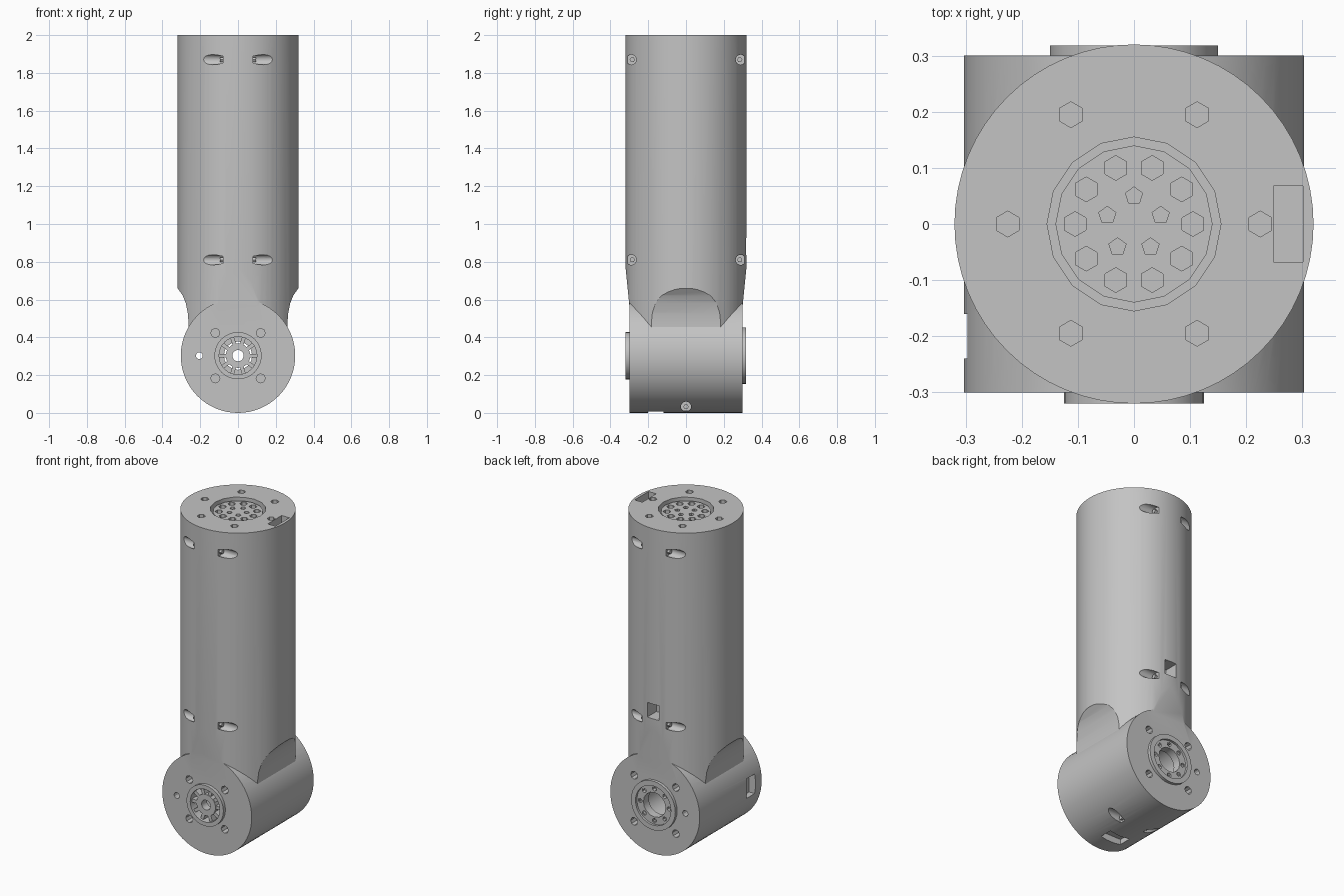
import bpy, bmesh, math
from mathutils import Matrix, Vector

old = bpy.data.objects.get("Cube")
if old:
    bpy.data.objects.remove(old, do_unlink=True)

grey = bpy.data.materials.new("machined grey")
grey.use_nodes = True
COLOUR = (0.55, 0.55, 0.55, 1)
grey.diffuse_color = COLOUR
grey.node_tree.nodes["Principled BSDF"].inputs["Base Color"].default_value = COLOUR

TOP, R_TUBE, R_ELBOW = 2.0, 0.32, 0.303
AXIS_Z = R_ELBOW
TURN = {"x": Matrix.Rotation(math.pi / 2, 4, "Y"),
        "y": Matrix.Rotation(math.pi / 2, 4, "X"),
        "z": Matrix.Identity(4)}


def finish(name, bm):
    bmesh.ops.recalc_face_normals(bm, faces=bm.faces)
    mesh = bpy.data.meshes.new(name)
    bm.to_mesh(mesh)
    bm.free()
    mesh.materials.append(grey)
    ob = bpy.data.objects.new(name, mesh)
    bpy.context.collection.objects.link(ob)
    return ob


def cyl(name, r, depth, loc, axis="z", sides=16):
    bm = bmesh.new()
    bmesh.ops.create_cone(bm, cap_ends=True, segments=sides, radius1=r, radius2=r,
                          depth=depth, matrix=Matrix.Translation(loc) @ TURN[axis])
    return finish(name, bm)


def box(name, size, loc, spin=None):
    bm = bmesh.new()
    m = Matrix.Translation(loc) @ (spin or Matrix.Identity(4)) @ Matrix.Diagonal((*size, 1))
    bmesh.ops.create_cube(bm, size=1, matrix=m)
    return finish(name, bm)


def prism(name, half, along_y):
    """Extrude a mirrored (width, height) outline through the tube."""
    outline = half + [(-w, z) for w, z in reversed(half)]
    bm = bmesh.new()
    place = (lambda w, z, d: (w, d, z)) if along_y else (lambda w, z, d: (d, w, z))
    face = bm.faces.new([bm.verts.new(place(w, z, -0.5)) for w, z in outline])
    ext = bmesh.ops.extrude_face_region(bm, geom=[face])
    verts = [v for v in ext["geom"] if isinstance(v, bmesh.types.BMVert)]
    bmesh.ops.translate(bm, verts=verts, vec=(0, 1, 0) if along_y else (1, 0, 0))
    return finish(name, bm)


def boolean(ob, tool, op="DIFFERENCE"):
    mod = ob.modifiers.new("shape", "BOOLEAN")
    mod.operation, mod.object, mod.solver = op, tool, "EXACT"
    bpy.context.view_layer.objects.active = ob
    bpy.ops.object.modifier_apply(modifier=mod.name)
    bpy.data.objects.remove(tool, do_unlink=True)


def ring(name, outer, inner, depth, loc, axis, sides=32):
    ob = cyl(name, outer, depth, loc, axis, sides)
    boolean(ob, cyl("bore_cutter", inner, depth * 3, loc, axis, sides))
    return ob


def polar(count, r, start=0):
    for i in range(count):
        a = math.radians(start) + math.tau * i / count
        yield r * math.cos(a), r * math.sin(a), a


# Upright tube, with a waisted neck and flattened front and back
body = cyl("arm_body", R_TUBE, TOP - 0.3, (0, 0, (TOP + 0.3) / 2), "z", 64)
neck = [(0.262, 0.2), (0.262, 0.48), (0.266, 0.53), (0.276, 0.58), (0.292, 0.62),
        (0.318, 0.658), (0.4, 0.72), (0.4, 2.1)]
boolean(body, prism("neck_cutter", neck, True), "INTERSECT")
flats = [(0.299, 0.2), (0.299, 0.56), (0.325, 0.82), (0.4, 0.9), (0.4, 2.1)]
boolean(body, prism("flat_cutter", flats, False), "INTERSECT")

# Horizontal elbow housing
boolean(body, cyl("elbow", R_ELBOW, 0.6, (0, 0, AXIS_Z), "y", 64), "UNION")

# Bore through the elbow and socket in the tube end
boolean(body, cyl("bore", 0.105, 1, (0, 0, AXIS_Z), "y", 32))
boolean(body, cyl("socket", 0.155, 0.12, (0, 0, TOP), "z", 16))

# Mounting holes in the three flanges
for x, y, a in polar(6, 0.225):
    boolean(body, cyl("hole", 0.023, 0.1, (x, y, TOP), "z", 6))
for x, z, a in polar(4, 0.17, 45):
    boolean(body, cyl("hole", 0.024, 0.1, (x, -0.3, AXIS_Z + z), "y", 8))
for x, z, a in polar(4, 0.2, 45):
    boolean(body, cyl("hole", 0.024, 0.1, (x, 0.3, AXIS_Z + z), "y", 8))
boolean(body, cyl("pin_hole", 0.018, 1, (-0.205, 0, AXIS_Z), "y", 12))

# Cross-drilled screw pockets with their screws
pockets = [(y, z) for y in (-0.29, 0.29) for z in (0.81, 1.87)] + [(0, 0.033)]
for side in (-1, 1):
    for y, z in pockets:
        boolean(body, cyl("pocket", 0.027, 0.3, (side * 0.23, y, z), "x", 16))
        cyl("pocket_screw", 0.014, 0.02, (side * 0.086, y * 0.98, z), "x", 6)

# Rectangular cable openings
openings = [((0.052, 0.135, 0.12), (0.275, 0, TOP)),
            ((0.08, 0.16, 0.09), (0, 0.31, 0.88)),
            ((0.14, 0.08, 0.08), (0, -0.16, 0)),
            ((0.08, 0.08, 0.12), (-0.3, -0.2, AXIS_Z))]
for size, loc in openings:
    boolean(body, box("opening", size, loc))

# Front hub: rim, inner ring and spokes
ring("front_hub_rim", 0.125, 0.1, 0.08, (0, -0.28, AXIS_Z), "y")
ring("front_hub_core", 0.065, 0.03, 0.05, (0, -0.285, AXIS_Z), "y", 20)
for x, z, a in polar(10, 0.082):
    box("front_hub_spoke", (0.05, 0.04, 0.02), (x, -0.285, AXIS_Z + z),
        Matrix.Rotation(-a, 4, "Y"))

# Back hub: raised rim around a perforated ring
ring("back_hub_rim", 0.15, 0.12, 0.06, (0, 0.288, AXIS_Z), "y")
back = ring("back_hub_ring", 0.121, 0.075, 0.05, (0, 0.28, AXIS_Z), "y", 16)
for x, z, a in polar(8, 0.098):
    boolean(back, cyl("hole", 0.014, 0.04, (x, 0.305, AXIS_Z + z), "y", 6))

# Bearing plate set into the tube end
plate = cyl("end_plate", 0.14, 0.07, (0, 0, TOP - 0.05), "z", 16)
for x, y, a in polar(10, 0.105):
    boolean(plate, cyl("hole", 0.022, 0.06, (x, y, TOP - 0.02), "z", 6))
for x, y, a in polar(5, 0.05, 18):
    boolean(plate, cyl("hole", 0.016, 0.05, (x, y, TOP - 0.02), "z", 5))

# Smooth curved walls, keep machined edges crisp
bpy.ops.object.select_all(action="DESELECT")
for ob in bpy.context.scene.objects:
    if ob.type == "MESH":
        ob.select_set(True)
        while len(ob.data.materials) > 1:
            ob.data.materials.pop()
bpy.context.view_layer.objects.active = body
bpy.ops.object.shade_smooth_by_angle(angle=math.radians(25))
